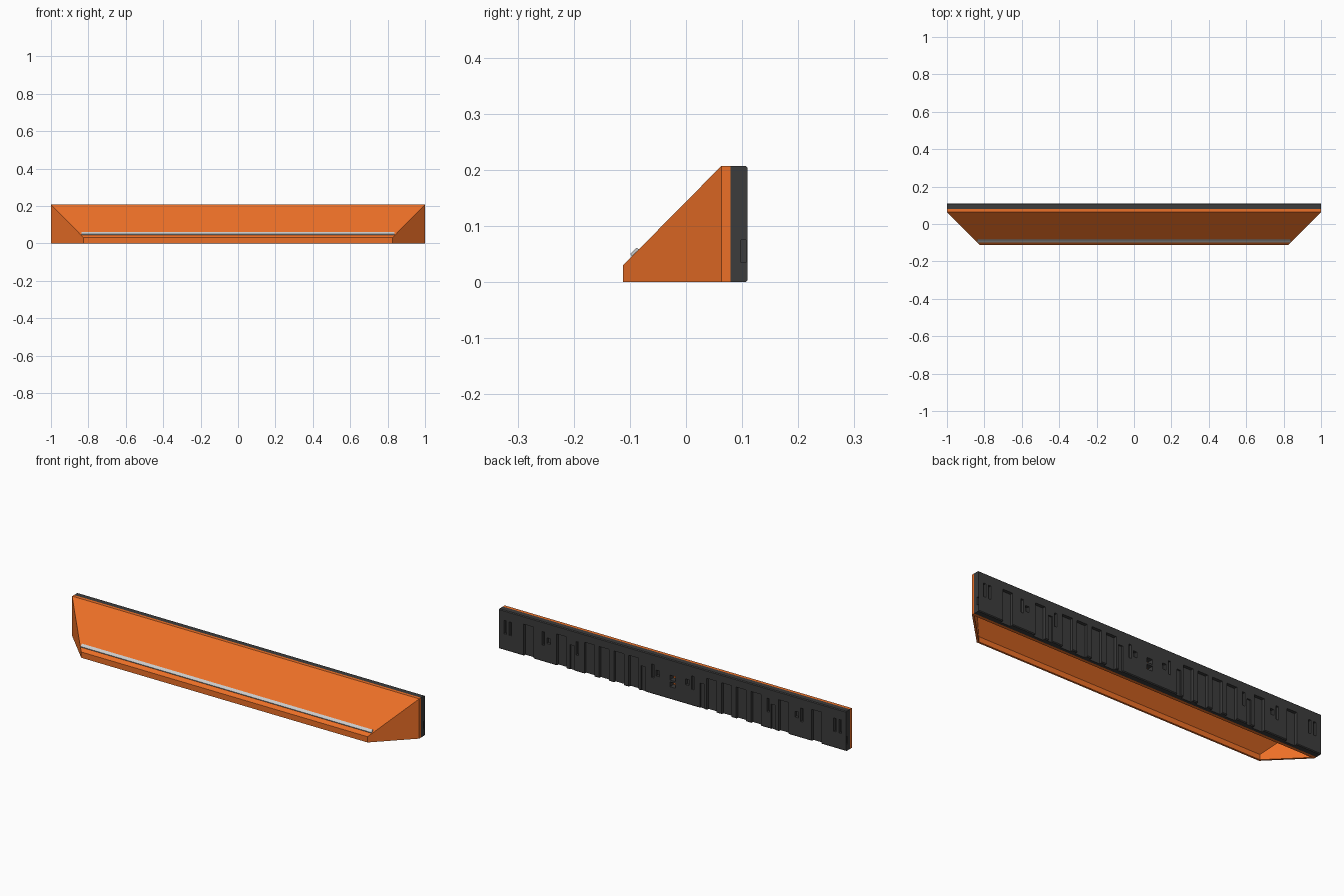
import bpy, bmesh

if "Cube" in bpy.data.objects:
    bpy.data.objects.remove(bpy.data.objects["Cube"])


def material(name, color):
    m = bpy.data.materials.new(name)
    m.diffuse_color = color
    m.use_nodes = True
    m.node_tree.nodes["Principled BSDF"].inputs["Base Color"].default_value = m.diffuse_color
    return m


orange = material("orange", (0.84, 0.16, 0.02, 1))
charcoal = material("charcoal", (0.045, 0.045, 0.045, 1))


def finish(name, bm, mat=None):
    bmesh.ops.recalc_face_normals(bm, faces=bm.faces)
    me = bpy.data.meshes.new(name)
    bm.to_mesh(me)
    bm.free()
    ob = bpy.data.objects.new(name, me)
    bpy.context.collection.objects.link(ob)
    if mat:
        me.materials.append(mat)
    return ob


def extrude_x(name, profile, half, mat=None):
    """Extrude a (y, z) profile along x, from -half to half."""
    bm = bmesh.new()
    f = bm.faces.new([bm.verts.new((-half, y, z)) for y, z in profile])
    r = bmesh.ops.extrude_face_region(bm, geom=[f])
    bmesh.ops.translate(bm, vec=(2 * half, 0, 0),
                        verts=[v for v in r["geom"] if isinstance(v, bmesh.types.BMVert)])
    return finish(name, bm, mat)


def add_box(bm, x0, x1, y0, y1, z0, z1):
    vs = bmesh.ops.create_cube(bm, size=1)["verts"]
    bmesh.ops.scale(bm, vec=(x1 - x0, y1 - y0, z1 - z0), verts=vs)
    bmesh.ops.translate(bm, vec=((x0 + x1) / 2, (y0 + y1) / 2, (z0 + z1) / 2), verts=vs)


# Sloped hood, open underneath, with mitred ends
bm = bmesh.new()
ends = []
for s in (-1, 1):
    ends.append([bm.verts.new((s * x, y, z)) for x, y, z in
                 ((1, .063, 0), (1, .063, .207), (.825, -.112, .03), (.825, -.112, 0))])
l, r = ends
bm.faces.new(l)
bm.faces.new(r[::-1])
bm.faces.new((l[1], r[1], r[2], l[2]))
bm.faces.new((l[2], r[2], r[3], l[3]))
bm.normal_update()
hood = finish("hood", bm, orange)
# make sure the normals point outward, so the wall grows inward
if hood.data.polygons[3].normal.y > 0:
    hood.data.flip_normals()
wall = hood.modifiers.new("wall", 'SOLIDIFY')
wall.thickness = .01
wall.offset = -1
wall.use_even_offset = True

# Orange mounting board behind the hood
extrude_x("mounting_board", [(.063, 0), (.079, 0), (.079, .207), (.063, .207)], 1, orange)

# Grey strip raised on the slope
extrude_x("trim_strip", [(-.096, .044), (-.099, .050), (-.088, .061), (-.083, .058)], .838)

# Dark back plate with chamfered rear edges
plate = extrude_x("back_plate", [(.079, 0), (.106, 0), (.110, .004), (.110, .203),
                                 (.106, .207), (.079, .207)], 1, charcoal)

# Recesses in the back plate, mirrored left and right
bm = bmesh.new()


def both(xc, w, y0, z0, z1):
    for s in (-1, 1):
        add_box(bm, s * xc - w / 2, s * xc + w / 2, y0, .13, z0, z1)


for xc in (.83, .64, .48, .395, .31, .225):     # tall channels open at the bottom
    both(xc, .058, .094, -.02, .165)
for xc in (.745, .55, .115, .965, .935):        # narrow keyhole slots
    both(xc, .014, .096, .085, .155)
for xc in (.715, .085):                         # small square pockets
    both(xc, .02, .096, .10, .13)
for xc in (.17, .58):                           # shallow short channels
    both(xc, .024, .102, -.02, .13)
for s in (-1, 1):                               # end grooves
    add_box(bm, s * .98 - .05, s * .98 + .05, .098, .107, .035, .075)
add_box(bm, -.016, .016, .07, .13, .10, .125)   # central through holes
add_box(bm, -.016, .016, .07, .13, .065, .09)
cutter = finish("recess_cutter", bm)
cutter.hide_render = True
cutter.hide_viewport = True
cutter.display_type = 'WIRE'
cut = plate.modifiers.new("recesses", 'BOOLEAN')
cut.object = cutter
cut.operation = 'DIFFERENCE'
cut.solver = 'EXACT'
